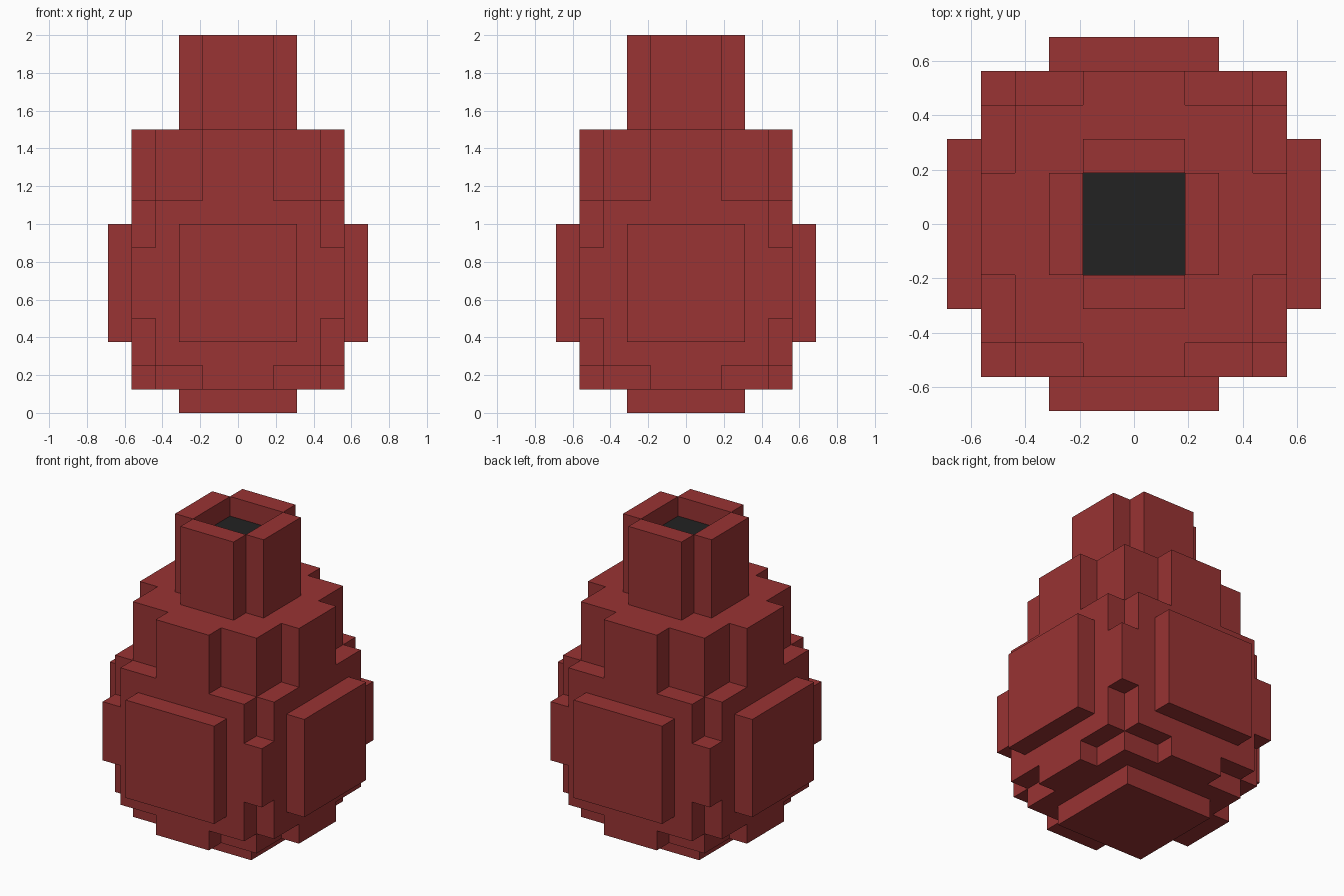
import bpy, bmesh, math
from mathutils import Vector

if "Cube" in bpy.data.objects:
    bpy.data.objects.remove(bpy.data.objects["Cube"])

S = 0.125  # size of one block


def material(name, rgb):
    m = bpy.data.materials.new(name)
    m.diffuse_color = (*rgb, 1.0)
    m.use_nodes = True
    m.node_tree.nodes["Principled BSDF"].inputs["Base Color"].default_value = m.diffuse_color
    return m


def cross(a, b, z0, z1):
    """Blocks of two crossed centred boxes, reaching a and b blocks from the axis."""
    return {(x, y, z) for z in range(z0, z1)
            for x in range(-a, a + 1) for y in range(-a, a + 1)
            if min(abs(x), abs(y)) <= b}


red = material("dark red clay", (0.319, 0.0331, 0.0331))
black = material("black opening", (0.016, 0.016, 0.016))

# Square foot
foot = cross(2, 2, 0, 1)
# Round belly, as stacked layers: narrow, wider, full, wider, narrow
belly = cross(4, 1, 1, 2) | cross(3, 3, 1, 2)
belly |= cross(4, 3, 2, 4) | cross(4, 4, 4, 7) | cross(4, 3, 7, 9)
belly |= cross(4, 1, 9, 12) | cross(3, 3, 9, 12)
# Raised panels on the four sides
panels = cross(5, 2, 3, 8) - cross(4, 4, 3, 8)
# Hollow neck, and the dark fill just below its rim
neck = cross(2, 1, 12, 16) - cross(1, 1, 12, 16)
fill = cross(1, 1, 12, 15)

parts = [("foot", foot, red), ("belly", belly, red), ("side_panels", panels, red),
         ("neck", neck, red), ("neck_fill", fill, black)]
solid = set().union(*(cells for _, cells, _ in parts))


def build(name, cells, mat):
    """Skin the outside of a part, leaving out faces buried against its neighbours."""
    bm = bmesh.new()
    for c in sorted(cells):
        for axis in range(3):
            for sign in (-1, 1):
                n = Vector((0, 0, 0))
                n[axis] = sign
                if tuple(int(c[i] + n[i]) for i in range(3)) in solid:
                    continue
                u = Vector((0, 0, 0))
                u[(axis + 1) % 3] = 1
                v = n.cross(u)
                mid = Vector((c[0], c[1], c[2] + 0.5)) + n / 2
                bm.faces.new([bm.verts.new((mid + (a * u + b * v) / 2) * S)
                              for a, b in ((-1, -1), (1, -1), (1, 1), (-1, 1))])
    bmesh.ops.remove_doubles(bm, verts=bm.verts[:], dist=0.001)
    # Merge block faces into large flat faces
    bmesh.ops.dissolve_limit(bm, angle_limit=math.radians(1),
                             verts=bm.verts[:], edges=bm.edges[:])
    me = bpy.data.meshes.new(name)
    bm.to_mesh(me)
    bm.free()
    me.materials.append(mat)
    bpy.context.collection.objects.link(bpy.data.objects.new(name, me))


for part in parts:
    build(*part)
